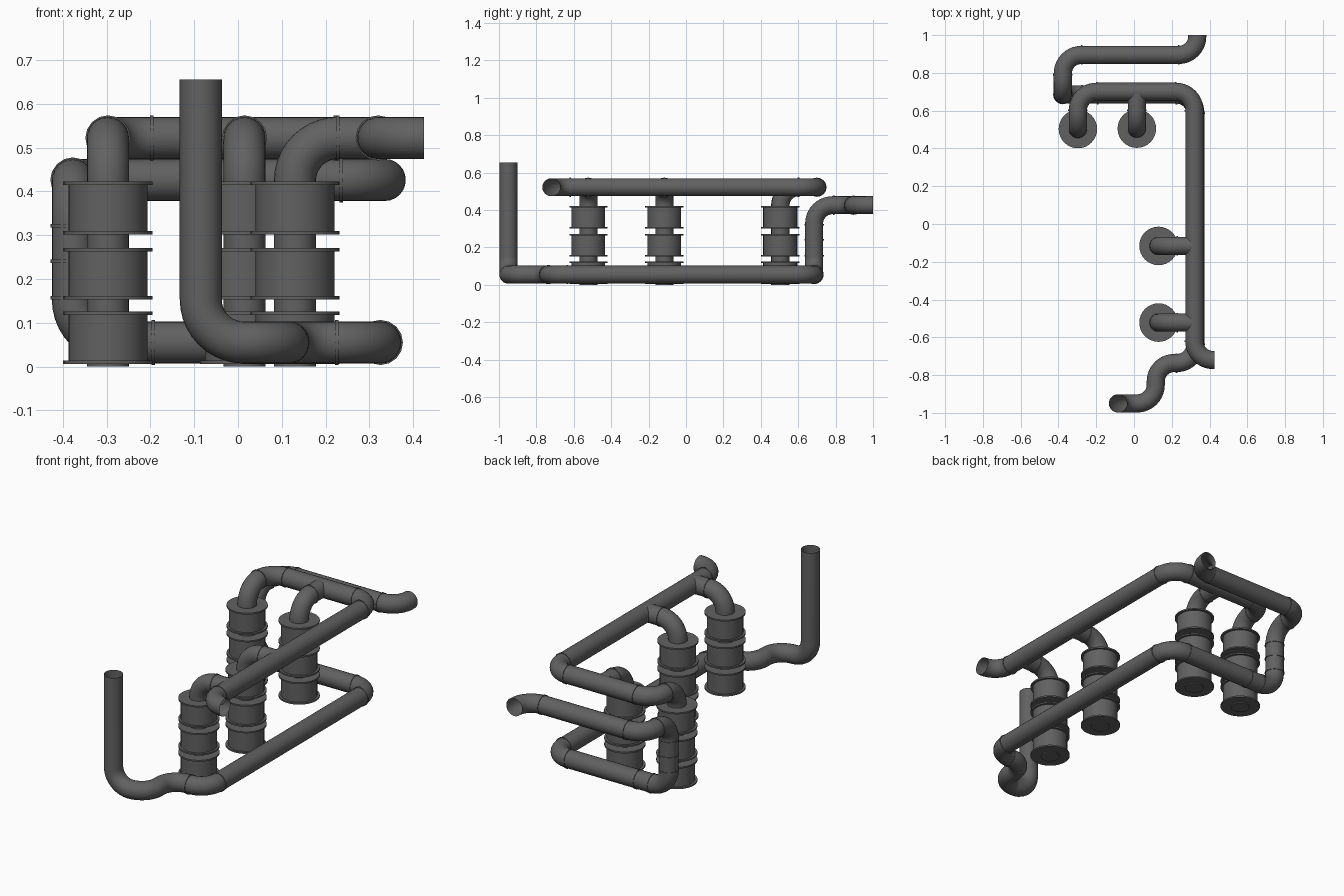
import bpy, bmesh, math
from mathutils import Vector

if "Cube" in bpy.data.objects:
    bpy.data.objects.remove(bpy.data.objects["Cube"])

PIPE_R, BEND, SIDES = 0.048, 0.098, 24
LOW, HIGH, MID = 0.055, 0.522, 0.426

steel = bpy.data.materials.new("dark_steel")
steel.diffuse_color = (0.12, 0.12, 0.12, 1)
steel.use_nodes = True
steel.node_tree.nodes["Principled BSDF"].inputs["Base Color"].default_value = steel.diffuse_color


def finish(name, bm):
    bmesh.ops.recalc_face_normals(bm, faces=bm.faces[:])
    mesh = bpy.data.meshes.new(name)
    bm.to_mesh(mesh)
    bm.free()
    mesh.materials.append(steel)
    ob = bpy.data.objects.new(name, mesh)
    bpy.context.collection.objects.link(ob)
    bpy.ops.object.select_all(action='DESELECT')
    ob.select_set(True)
    bpy.context.view_layer.objects.active = ob
    bpy.ops.object.shade_smooth_by_angle(angle=math.radians(35))
    return ob


def rounded(corners):
    """Path through right-angle corners, each replaced by an arc."""
    c = [Vector(p) for p in corners]
    path = [(c[0], (c[1] - c[0]).normalized())]
    for a, b, d in zip(c, c[1:], c[2:]):
        u, v = (b - a).normalized(), (d - b).normalized()
        centre = b - u * BEND + v * BEND
        for i in range(11):
            t = i / 10 * math.pi / 2
            path.append((centre - v * BEND * math.cos(t) + u * BEND * math.sin(t),
                         u * math.cos(t) + v * math.sin(t)))
    path.append((c[-1], (c[-1] - c[-2]).normalized()))
    return path


def pipe(name, corners):
    """Open-ended round pipe swept along the rounded path."""
    bm = bmesh.new()
    path = rounded(corners)
    side = path[0][1].orthogonal().normalized()
    prev_t, prev = path[0][1], None
    for p, t in path:
        side = prev_t.rotation_difference(t) @ side
        side = (side - t * side.dot(t)).normalized()
        up = t.cross(side)
        ring = [bm.verts.new(p + PIPE_R * (side * math.cos(a) + up * math.sin(a)))
                for a in (2 * math.pi * i / SIDES for i in range(SIDES))]
        if prev:
            for i in range(SIDES):
                j = (i + 1) % SIDES
                bm.faces.new((prev[i], prev[j], ring[j], ring[i]))
        prev, prev_t = ring, t
    return finish(name, bm)


def collar(name, pos, axis):
    """Thin joint ring around a pipe."""
    bm = bmesh.new()
    bmesh.ops.create_cone(bm, cap_ends=True, segments=16, radius1=0.0515,
                          radius2=0.0515, depth=0.008)
    rot = Vector((0, 0, 1)).rotation_difference(Vector(axis)).to_matrix()
    bmesh.ops.rotate(bm, cent=(0, 0, 0), matrix=rot, verts=bm.verts[:])
    bmesh.ops.translate(bm, vec=pos, verts=bm.verts[:])
    return finish(name, bm)


def canister(name, x, y):
    """Three flanged drums stacked on a central pipe."""
    core, drum, flange, t = PIPE_R, 0.090, 0.102, 0.008
    prof = [(0, 0), (core, 0)]
    for lo, hi in ((0.006, 0.126), (0.153, 0.271), (0.302, 0.422)):
        prof += [(core, lo), (flange, lo), (flange, lo + t), (drum, lo + t),
                 (drum, hi - t), (flange, hi - t), (flange, hi), (core, hi)]
    prof.append((0, 0.422))
    bm = bmesh.new()
    vs = [bm.verts.new((x + r, y, z)) for r, z in prof]
    es = [bm.edges.new(e) for e in zip(vs, vs[1:])]
    bmesh.ops.spin(bm, geom=vs + es, cent=(x, y, 0), axis=(0, 0, 1),
                   angle=2 * math.pi, steps=32)
    bmesh.ops.remove_doubles(bm, verts=bm.verts[:], dist=1e-5)
    return finish(name, bm)


X, Y, Z = (1, 0, 0), (0, 1, 0), (0, 0, 1)

# Lower line: chimney stack, floor run, riser and rear outlet
pipe("lower_pipe_line", [
    (-0.085, -0.95, 0.655), (-0.085, -0.95, LOW), (0.115, -0.95, LOW),
    (0.115, -0.736, LOW), (0.325, -0.736, LOW), (0.325, 0.685, LOW),
    (-0.377, 0.685, LOW), (-0.377, 0.685, MID), (-0.377, 0.895, MID),
    (0.335, 0.895, MID), (0.335, 1.0, MID)])

# Upper header, ending down into the first canister
pipe("upper_pipe_header", [
    (0.425, -0.72, HIGH), (0.32, -0.72, HIGH), (0.32, 0.7, HIGH),
    (-0.297, 0.7, HIGH), (-0.297, 0.503, HIGH), (-0.297, 0.503, 0.41)])

# Branches from the other canisters into the header
branches = [((0.015, 0.505), (0.015, 0.69)),
            ((0.13, -0.116), (0.31, -0.116)),
            ((0.13, -0.522), (0.31, -0.522))]
for i, (a, b) in enumerate(branches):
    pipe(f"branch_pipe_{i}", [(*a, 0.41), (*a, HIGH), (*b, HIGH)])
    d = (Vector(b) - Vector(a)).normalized()
    p = Vector(a) + d * BEND
    collar(f"branch_collar_{i}", (p.x, p.y, HIGH), (d.x, d.y, 0))

# Canisters
for i, (x, y) in enumerate([(-0.297, 0.503)] + [a for a, _ in branches]):
    canister(f"canister_{i}", x, y)

# Joint collars at the elbow ends
joints = [
    ((0.32, -0.62, HIGH), Y), ((0.32, 0.6, HIGH), Y), ((0.222, 0.7, HIGH), X),
    ((-0.197, 0.7, HIGH), X), ((-0.297, 0.601, HIGH), Y),
    ((0.225, -0.736, LOW), X), ((0.325, -0.636, LOW), Y),
    ((0.325, 0.587, LOW), Y), ((0.225, 0.685, LOW), X),
    ((-0.193, 0.685, LOW), X), ((-0.277, 0.685, LOW), X),
    ((-0.377, 0.685, 0.157), Z), ((-0.377, 0.685, 0.24), Z),
    ((-0.377, 0.685, 0.322), Z), ((-0.377, 0.79, MID), Y),
    ((-0.277, 0.895, MID), X), ((0.236, 0.895, MID), X)]
for i, (pos, axis) in enumerate(joints):
    collar(f"pipe_collar_{i}", pos, axis)
